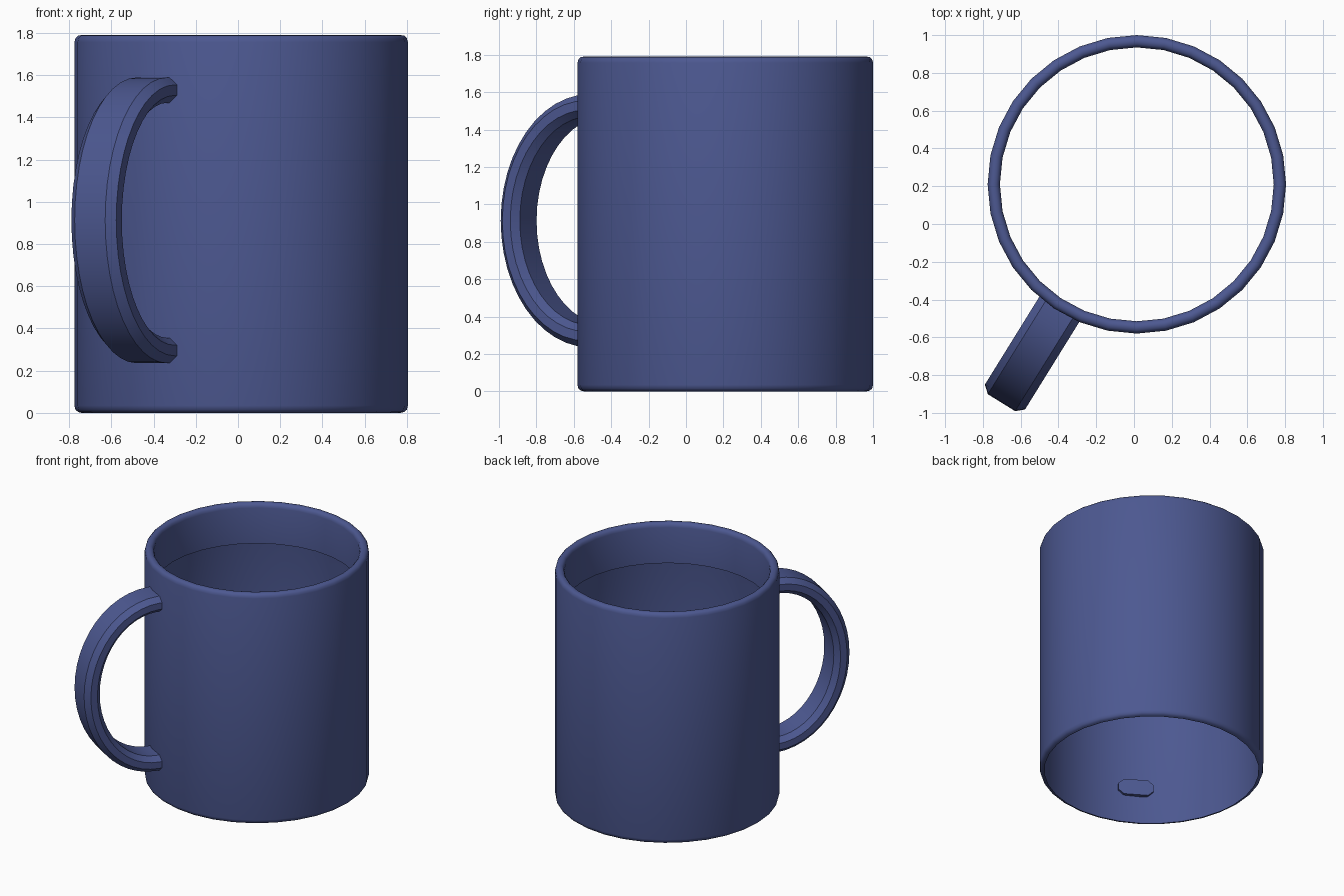
import bpy, bmesh
from math import sin, cos, pi, radians
from mathutils import Vector

if "Cube" in bpy.data.objects:
    bpy.data.objects.remove(bpy.data.objects["Cube"])

CENTER = Vector((0.015, 0.21, 0))

glaze = bpy.data.materials.new("blue_glaze")
glaze.diffuse_color = (0.073, 0.098, 0.283, 1)
glaze.use_nodes = True
glaze.node_tree.nodes["Principled BSDF"].inputs["Base Color"].default_value = glaze.diffuse_color


def skin(name, rings, close_rings):
    """Join a list of closed vertex rings with quads into a smooth object."""
    bm = bmesh.new()
    loops = [[bm.verts.new(p) for p in ring] for ring in rings]
    for a, b in zip(loops, loops[1:]):
        n = len(a)
        for i in range(n):
            j = (i + 1) % n
            bm.faces.new((a[i], a[j], b[j], b[i]))
    if close_rings:
        bm.faces.new(loops[0][::-1])
        bm.faces.new(loops[-1])
        bmesh.ops.recalc_face_normals(bm, faces=bm.faces)
    mesh = bpy.data.meshes.new(name)
    bm.to_mesh(mesh)
    bm.free()
    mesh.materials.append(glaze)
    ob = bpy.data.objects.new(name, mesh)
    bpy.context.collection.objects.link(ob)
    bpy.context.view_layer.objects.active = ob
    ob.select_set(True)
    bpy.ops.object.shade_smooth_by_angle(angle=radians(40))
    ob.select_set(False)
    return ob


# Cup wall: open bottom, rounded edges, rim lip turned down inside
profile = [(0.755, 0.0), (0.772, 0.004), (0.785, 0.015), (0.79, 0.035),
           (0.79, 1.757), (0.785, 1.775), (0.773, 1.787), (0.757, 1.79),
           (0.742, 1.787), (0.73, 1.775), (0.725, 1.757), (0.725, 1.48)]
SIDES = 32
skin("cup_wall",
     [[CENTER + Vector((r * cos(2 * pi * i / SIDES), r * sin(2 * pi * i / SIDES), z))
       for i in range(SIDES)] for r, z in profile], False)

# Handle: flattened octagon swept along a half ellipse
out = Vector((-0.527, -0.85, 0)).normalized()
side = Vector((-out.y, out.x, 0))
up = Vector((0, 0, 1))
section = [(0.125, 0.025), (0.085, 0.06), (-0.085, 0.06), (-0.125, 0.025),
           (-0.125, -0.025), (-0.085, -0.06), (0.085, -0.06), (0.125, -0.025)]
MID, A, B, STEPS = 0.9125, 0.50, 0.617, 24
path = [(0.76, MID - B, -pi / 2)]
for k in range(STEPS + 1):
    t = -pi / 2 + pi * k / STEPS
    path.append((0.80 + A * cos(t), MID + B * sin(t), t))
path.append((0.76, MID + B, pi / 2))
rings = []
for r, z, t in path:
    normal = (out * (B * cos(t)) + up * (A * sin(t))).normalized()
    base = CENTER + out * r + up * z
    rings.append([base + side * w + normal * h for w, h in section])
skin("handle", rings, True)
